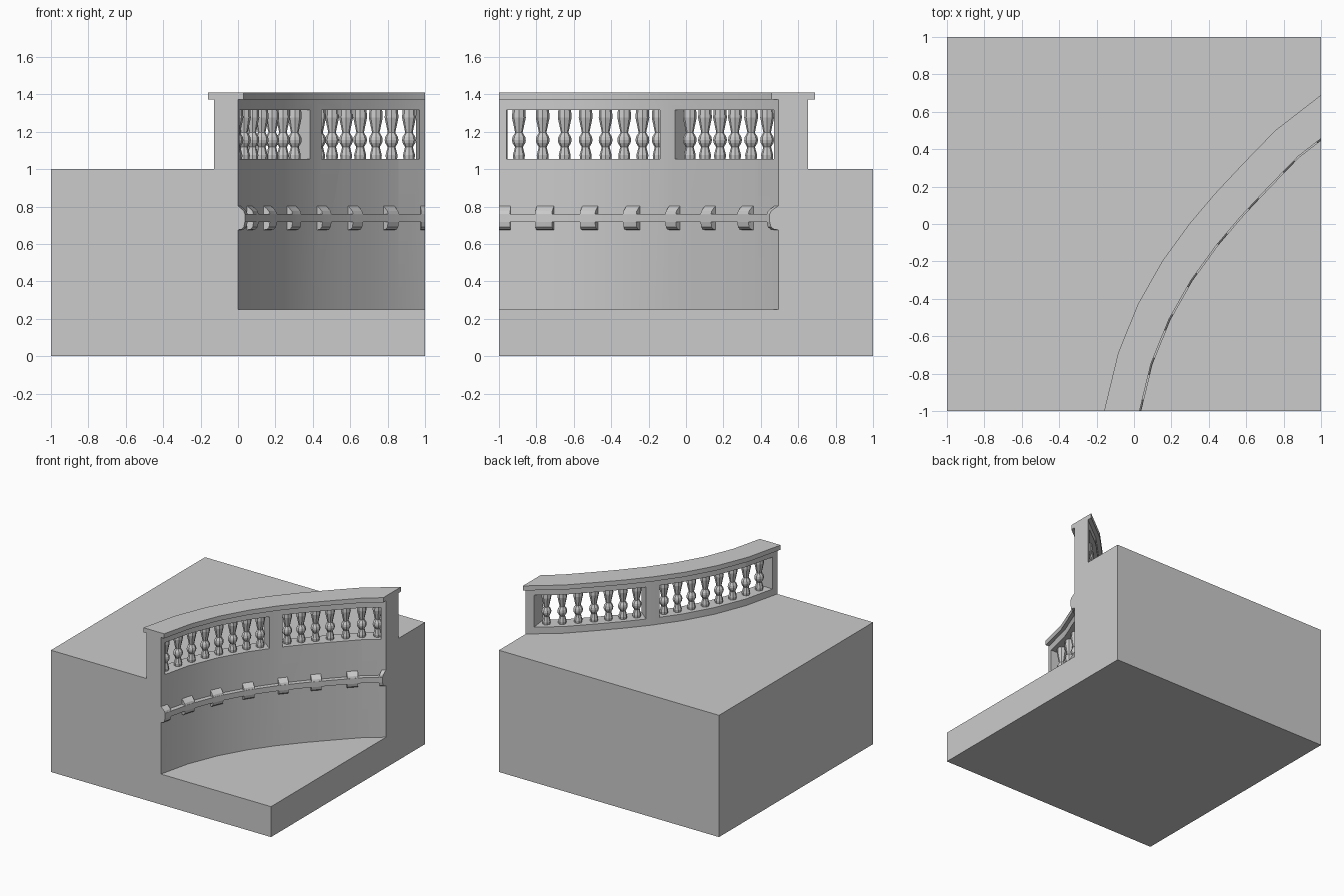
import bpy, bmesh, math
from mathutils import Vector

if "Cube" in bpy.data.objects:
    bpy.data.objects.remove(bpy.data.objects["Cube"])

# Guide curve: back edge of the coping, seen from above
GUIDE = [Vector(p) for p in [(-.16, -1), (-.085, -.69), (.02, -.43), (.15, -.2), (.295, 0),
                             (.435, .165), (.585, .325), (.755, .5), (1, .69)]]
N = len(GUIDE) - 1
WALL_BACK, WALL_FRONT = .03, .155


def offset_path(d):
    """Mitred offset of the guide, ends trimmed to the block sides."""
    dirs = [(GUIDE[i + 1] - GUIDE[i]).normalized() for i in range(N)]
    norms = [Vector((v.y, -v.x)) for v in dirs]
    pts = []
    for i, p in enumerate(GUIDE):
        a, b = norms[max(i - 1, 0)], norms[min(i, N - 1)]
        m = (a + b).normalized()
        pts.append(p + m * (d / m.dot(b)))
    pts[0] = pts[0] + dirs[0] * ((-1 - pts[0].y) / dirs[0].y)
    pts[-1] = pts[-1] + dirs[-1] * ((1 - pts[-1].x) / dirs[-1].x)
    return pts


def at(d, t):
    path = offset_path(d)
    i = min(int(t), N - 1)
    return path[i].lerp(path[i + 1], t - i)


def t_of_y(y):
    path = offset_path(WALL_FRONT)
    for i in range(N):
        if path[i].y <= y <= path[i + 1].y:
            return i + (y - path[i].y) / (path[i + 1].y - path[i].y)
    return 0 if y < 0 else N


def finish(bm, name, smooth=None):
    bmesh.ops.recalc_face_normals(bm, faces=bm.faces)
    me = bpy.data.meshes.new(name)
    bm.to_mesh(me)
    bm.free()
    ob = bpy.data.objects.new(name, me)
    bpy.context.collection.objects.link(ob)
    if smooth:
        smooth_object(ob, smooth)
    return ob


def smooth_object(ob, angle):
    bpy.ops.object.select_all(action='DESELECT')
    ob.select_set(True)
    bpy.context.view_layer.objects.active = ob
    bpy.ops.object.shade_smooth_by_angle(angle=math.radians(angle))


def loft(bm, rings, caps=True):
    vs = [[bm.verts.new(c) for c in r] for r in rings]
    n = len(vs[0])
    for a, b in zip(vs, vs[1:]):
        for j in range(n):
            k = (j + 1) % n
            bm.faces.new((a[j], a[k], b[k], b[j]))
    if caps:
        bm.faces.new(vs[0])
        bm.faces.new(vs[-1])


def sweep(bm, t0, t1, profile):
    """Run a (distance, height) profile along part of the curve."""
    ts = [t0] + [i for i in range(N + 1) if t0 + .01 < i < t1 - .01] + [t1]
    loft(bm, [[(*at(d, t), z) for d, z in profile] for t in ts])


def prism(name, outline, z0, z1):
    bm = bmesh.new()
    loft(bm, [[(*p, z) for p in outline] for z in (z0, z1)])
    return finish(bm, name)


def rect(d0, d1, z0, z1):
    return [(d0, z0), (d1, z0), (d1, z1), (d0, z1)]


# Terrace block with curved retaining wall and parapet
body = prism("terrace_block", [(-1, -1), (1, -1), (1, 1), (-1, 1)], 0, 1.372)


def extended(d):
    p = offset_path(d)
    return [(p[0].x, -1.2)] + [tuple(q) for q in p] + [(1.2, p[-1].y)]


cutters = [prism("court_cutter", extended(WALL_FRONT) + [(1.2, -1.2)], .25, 2),
           prism("upper_ground_cutter",
                 extended(WALL_BACK) + [(1.2, 1.2), (-1.2, 1.2), (-1.2, -1.2)], 1, 2)]

# Two parapet openings, their height and baluster count
Z0, Z1 = 1.055, 1.317
OPENINGS = [(t_of_y(-.96), t_of_y(-.14), 8), (t_of_y(-.06), t_of_y(.47), 7)]
for t0, t1, _ in OPENINGS:
    bm = bmesh.new()
    sweep(bm, t0, t1, rect(0, .2, Z0, Z1))
    cutters.append(finish(bm, "opening_cutter"))

bpy.context.view_layer.objects.active = body
for c in cutters:
    c.hide_render = True
    m = body.modifiers.new("cut", 'BOOLEAN')
    m.operation, m.solver, m.object = 'DIFFERENCE', 'EXACT', c
    bpy.ops.object.modifier_apply(modifier=m.name)
for c in cutters:
    bpy.data.objects.remove(c)
smooth_object(body, 30)

# Coping on top of the parapet
bm = bmesh.new()
sweep(bm, 0, N, rect(0, .184, 1.372, 1.41))
finish(bm, "coping", 30)

# Ledge band across the wall
bm = bmesh.new()
sweep(bm, 0, N, rect(WALL_FRONT, .193, .716, .76))
finish(bm, "ledge", 30)

# Rounded brackets above and below the ledge
bm = bmesh.new()
D = WALL_FRONT
lower = [(D, .675), (D + .018, .678), (D + .031, .69), (D + .036, .716), (D, .716)]
upper = [(D, .76), (D + .036, .76), (D + .031, .775), (D + .016, .79), (D, .803)]
for y in (-.985, -.75, -.51, -.28, -.06, .13, .33, .5):
    t = t_of_y(y)
    for prof in (lower, upper):
        sweep(bm, max(0, t - .18), min(N, t + .18), prof)
finish(bm, "ledge_brackets", 25)

# Turned balusters
bm = bmesh.new()
PROFILE = [(.030, Z0), (.032, 1.075), (.021, 1.118), (.034, 1.14), (.037, 1.155),
           (.034, 1.172), (.020, 1.195), (.037, 1.275), (.034, Z1)]
SIDES = 8
for t0, t1, count in OPENINGS:
    for i in range(count):
        c = at((WALL_BACK + WALL_FRONT) / 2, t0 + (t1 - t0) * (i + .5) / count)
        loft(bm, [[(c.x + r * math.cos(a), c.y + r * math.sin(a), z)
                   for a in [math.tau * j / SIDES for j in range(SIDES)]]
                  for r, z in PROFILE], caps=False)
finish(bm, "balusters")

# Place on centre: all parts already stand on z = 0
